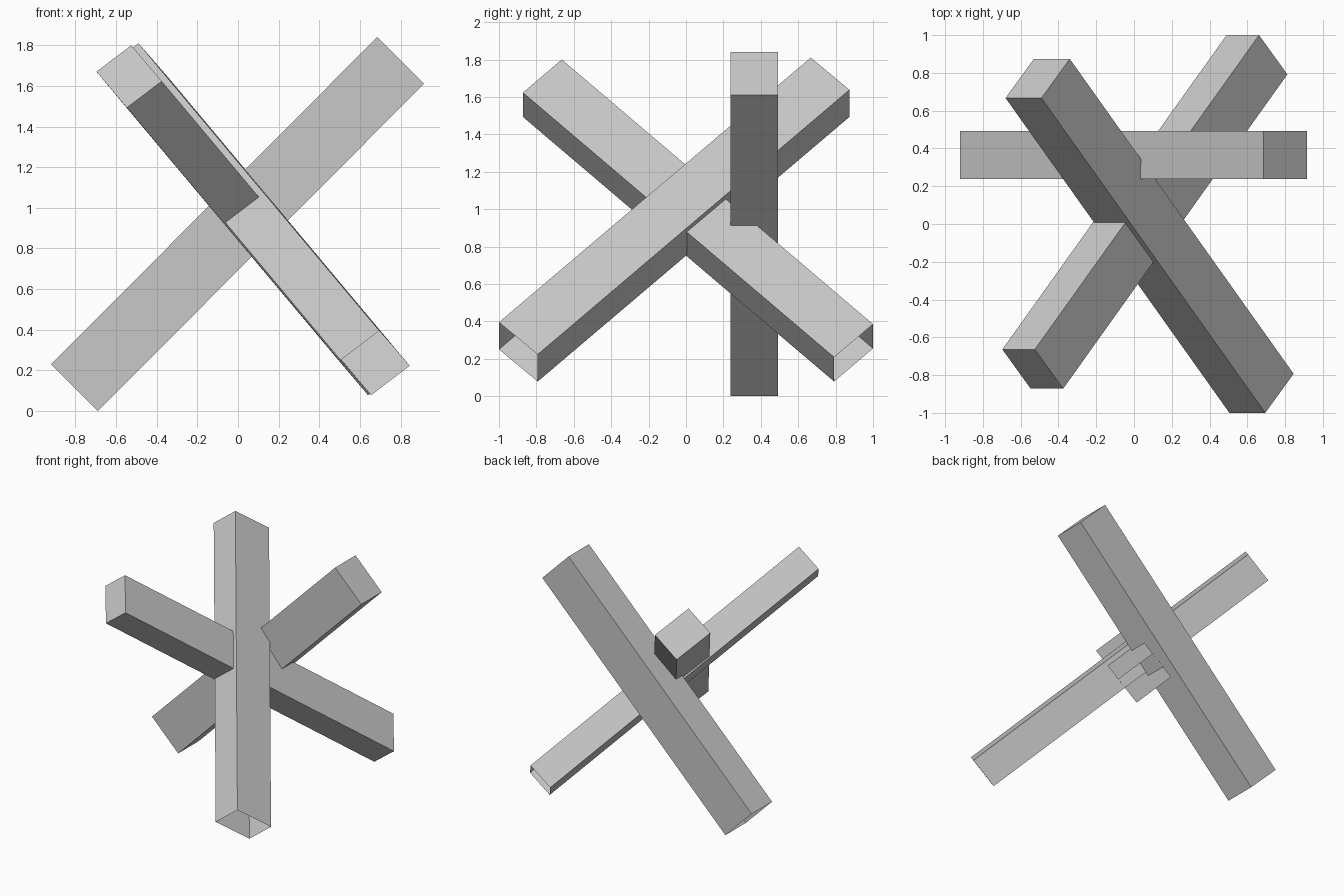
import bpy
import bmesh
from mathutils import Vector

default = bpy.data.objects.get("Cube")
if default:
    bpy.data.objects.remove(default, do_unlink=True)

# Single grey finish
grey = bpy.data.materials.new("plain_grey")
grey.use_nodes = True
colour = (0.58, 0.58, 0.58, 1)
grey.diffuse_color = colour
grey.node_tree.nodes["Principled BSDF"].inputs["Base Color"].default_value = colour


def beam(name, corner, width, depth, run):
    """Thin-skinned square beam: capped at the upper end, open at the lower end."""
    corner, width, depth, run = map(Vector, (corner, width, depth, run))
    bm = bmesh.new()
    ring = [corner, corner + width, corner + width + depth, corner + depth]
    top = [bm.verts.new(p) for p in ring]
    low = [bm.verts.new(p + run) for p in ring]
    bm.faces.new(top)
    for i in range(4):
        j = (i + 1) % 4
        bm.faces.new((top[j], top[i], low[i], low[j]))
    # Turn every face away from the beam's centre
    centre = corner + (width + depth + run) / 2
    bm.normal_update()
    for face in bm.faces:
        if face.normal.dot(face.calc_center_median() - centre) < 0:
            face.normal_flip()
    mesh = bpy.data.meshes.new(name)
    bm.to_mesh(mesh)
    bm.free()
    mesh.materials.append(grey)
    obj = bpy.data.objects.new(name, mesh)
    bpy.context.collection.objects.link(obj)
    return obj


# Wide diagonal beam behind the crossing
beam("rear_beam", (0.685, 0.237, 1.84), (0, 0.255, 0),
     (0.23, 0, -0.23), (-1.605, 0, -1.61))

# Two slanted beams crossing each other
beam("back_to_front_beam", (-0.49, 0.667, 1.81), (-0.19, 0, -0.145),
     (0.15, 0.207, -0.172), (1.185, -1.667, -1.415))
beam("front_to_back_beam", (-0.525, -0.664, 1.80), (-0.172, 0, -0.13),
     (0.15, -0.208, -0.177), (1.187, 1.664, -1.415))
